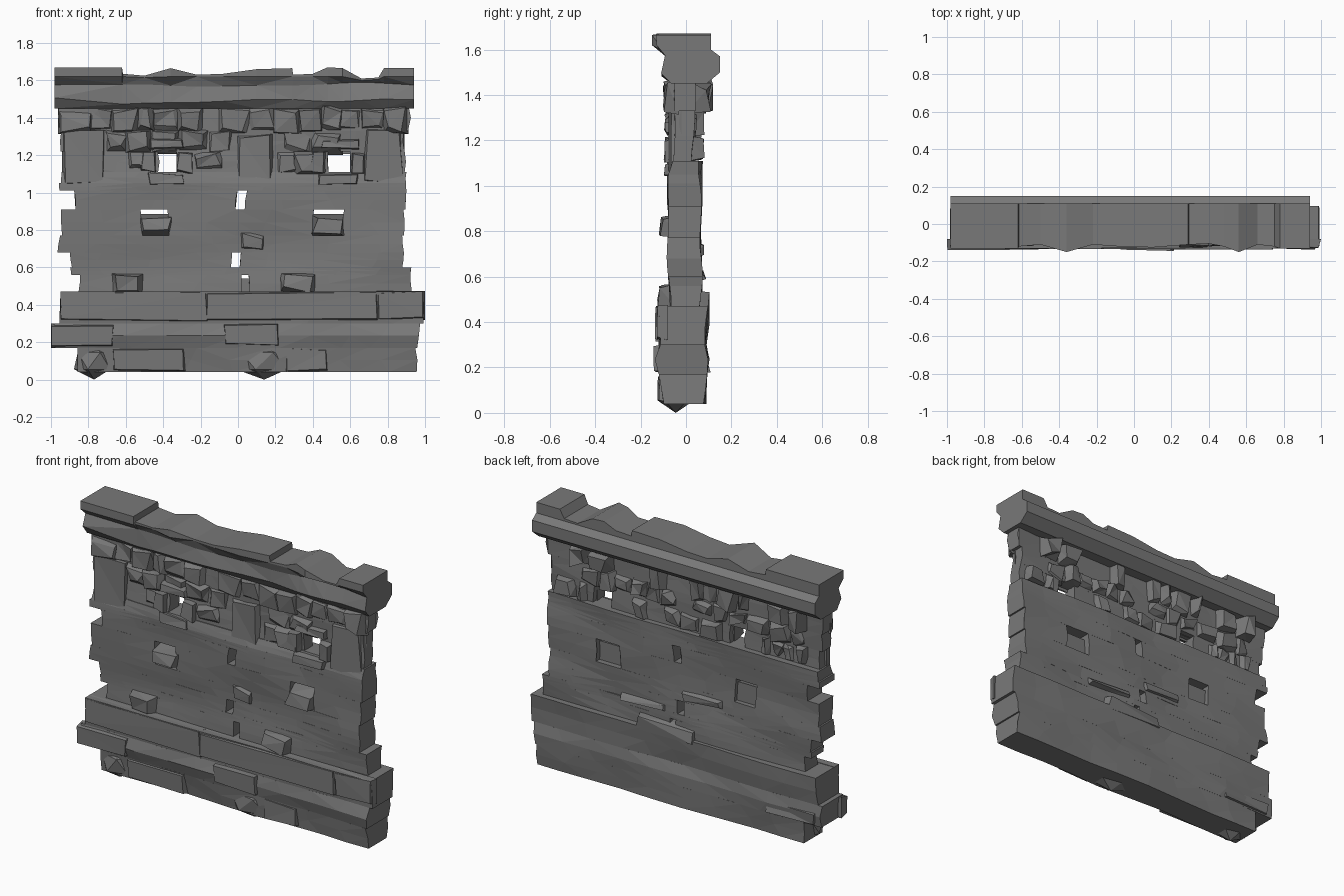
import bpy, bmesh, random
from mathutils import Matrix, Vector, noise

random.seed(11)
if "Cube" in bpy.data.objects:
    bpy.data.objects.remove(bpy.data.objects["Cube"])

stone_grey = bpy.data.materials.new("stone grey")
stone_grey.use_nodes = True
GREY = (0.19, 0.19, 0.19, 1)
stone_grey.diffuse_color = GREY
stone_grey.node_tree.nodes["Principled BSDF"].inputs["Base Color"].default_value = GREY


def jit(a):
    return random.uniform(-a, a)


def finish(name, bm):
    bmesh.ops.triangulate(bm, faces=[f for f in bm.faces if len(f.verts) == 4])
    bmesh.ops.recalc_face_normals(bm, faces=bm.faces)
    mesh = bpy.data.meshes.new(name)
    bm.to_mesh(mesh)
    bm.free()
    mesh.materials.append(stone_grey)
    ob = bpy.data.objects.new(name, mesh)
    bpy.context.collection.objects.link(ob)
    return ob


def loft(bm, rings):
    """Skin closed rings of points and cap both ends."""
    loops = [[bm.verts.new(p) for p in r] for r in rings]
    for a, b in zip(loops, loops[1:]):
        for i in range(len(a)):
            j = (i + 1) % len(a)
            bm.faces.new((a[i], a[j], b[j], b[i]))
    bm.faces.new(loops[0])
    bm.faces.new(loops[-1])


def weather(x, y, z):
    """Smooth unevenness shared by neighbouring courses."""
    return noise.noise((x * 2.3, y * 20, z * 4.1))


def course(name, z0, z1, spans, low, high, rough=0.02, belly=0.0):
    """Row of masonry; low and high give front and back y at its two edges."""
    bm = bmesh.new()
    zm = (z0 + z1) / 2
    section = ((low[0], z0), ((low[0] + high[0]) / 2 - belly, zm), (high[0], z1),
               (high[1], z1), ((low[1] + high[1]) / 2 + belly / 2, zm), (low[1], z0))
    for x0, x1 in spans:
        n = max(1, round((x1 - x0) / 0.2))
        rings = []
        for i in range(n + 1):
            edge = 0.12 if 0 < i < n else 0.02
            ring = []
            for y, z in section:
                x = x0 + (x1 - x0) * i / n
                x = max(-1, min(1, x + edge * weather(x, 0.7, z * 2)))
                ring.append((x, y + rough * weather(x, y, z), z))
            rings.append(ring)
        loft(bm, rings)
    return finish(name, bm)


def chunk(bm, x0, x1, z0, z1, y_in, y_out, taper=0.015):
    """Rough stone growing from y_in to a smaller face at y_out."""
    rings = []
    for y, t in ((y_in, 0), (y_out, taper)):
        rings.append([(x + sx * t + jit(t * 0.8), y + jit(t * 0.5), z + sz * t + jit(t * 0.8))
                      for x, z, sx, sz in ((x0, z0, 1, 1), (x1, z0, -1, 1),
                                           (x1, z1, -1, -1), (x0, z1, 1, -1))])
    loft(bm, rings)


# Plinth: three battered courses
course("plinth_lower", 0.04, 0.17, [(-0.86, 0.96)], (-0.095, 0.08), (-0.115, 0.09))
course("plinth_middle", 0.17, 0.30, [(-0.98, 0.97)], (-0.115, 0.09), (-0.115, 0.08), belly=0.018)
course("plinth_upper", 0.30, 0.47, [(-0.95, 0.99)], (-0.115, 0.08), (-0.125, 0.098))

bm = bmesh.new()
for x0, x1, z0, z1, y in (
        (-1.0, -0.66, 0.17, 0.30, -0.14), (-0.08, 0.22, 0.18, 0.30, -0.14),
        (-0.95, -0.16, 0.31, 0.472, -0.13), (-0.17, 0.75, 0.31, 0.472, -0.133),
        (0.74, 1.0, 0.32, 0.475, -0.13), (-0.67, -0.28, 0.045, 0.17, -0.12),
        (0.25, 0.48, 0.045, 0.17, -0.12)):
    chunk(bm, x0, x1, z0, z1, -0.08, y, 0.009)
finish("plinth_facing_stones", bm)

bm = bmesh.new()
for x, r in ((-0.77, 0.12), (0.14, 0.17)):
    bmesh.ops.create_icosphere(
        bm, subdivisions=1, radius=1,
        matrix=Matrix.Translation((x, -0.045, 0.1)) @ Matrix.Diagonal((r, 0.095, 0.1, 1)))
finish("footing_boulders", bm)

# Wall body: stepped ends, with narrow slots left between spans
F = (-0.073, 0.064)
for i, (z0, z1, spans) in enumerate((
        (0.47, 0.56, [(-0.85, 0.02), (0.06, 0.93)]),
        (0.56, 0.60, [(-0.90, 0.93)]),
        (0.60, 0.68, [(-0.89, -0.04), (0.01, 0.88)]),
        (0.68, 0.77, [(-0.96, 0.88)]),
        (0.77, 0.91, [(-0.95, -0.52), (-0.37, 0.40), (0.56, 0.89)]),
        (0.91, 1.01, [(-0.87, -0.01), (0.04, 0.90)]),
        (1.01, 1.05, [(-0.95, 0.90)]))):
    course(f"wall_course_{i + 1}", z0, z1, spans, F, F)

bm = bmesh.new()
for x0, x1 in ((-0.54, -0.35), (0.38, 0.57)):
    chunk(bm, x0, x1, 0.765, 0.885, 0.03, -0.105, 0.03)
for x0, x1, z0, z1, y in (
        (-0.68, -0.50, 0.46, 0.57, -0.115), (0.22, 0.42, 0.46, 0.57, -0.115),
        (0.0, 0.14, 0.69, 0.79, -0.085)):
    chunk(bm, x0, x1, z0, z1, -0.04, y, 0.025)
finish("wall_front_stones", bm)

bm = bmesh.new()
for x0, x1, z0, z1, y in (
        (-0.12, 0.28, 0.42, 0.54, 0.095), (0.08, 0.40, 0.57, 0.64, 0.08),
        (-0.30, -0.02, 0.69, 0.76, 0.078), (-0.95, -0.6, 0.17, 0.27, 0.1)):
    chunk(bm, x0, x1, z0, z1, 0.03, y, 0.02)
finish("wall_back_stones", bm)

# Rubble band: thin core with two window openings
windows = ((-0.43, -0.33), (0.48, 0.60))
C = (-0.05, 0.035)
course("band_core_low", 1.05, 1.11, [(-0.94, 0.90)], F, (-0.055, 0.066))
course("band_core_windows", 1.11, 1.22, [(-0.93, -0.43), (-0.33, 0.48), (0.60, 0.89)], C, C)
course("band_core_mid", 1.22, 1.33, [(-0.95, 0.89)], C, C)
course("band_core_top", 1.33, 1.47, [(-0.96, 0.91)], C, C)

big = ((-0.94, -0.71, 1.04, 1.34), (-0.02, 0.20, 1.04, 1.32), (0.67, 0.89, 1.04, 1.35))
bm = bmesh.new()
for b in big:
    chunk(bm, *b, -0.02, -0.073, 0.018)
finish("band_large_stones", bm)


def rubble(name, rows, y_in, depths, blockers, keep, overlap):
    """Rows of small uneven stones that avoid the openings."""
    bm = bmesh.new()
    for z0, z1 in rows:
        x = -0.95
        while x < 0.84:
            x1 = min(x + random.uniform(0.08, 0.16), 0.90)
            blocked = any(x < b[1] and x1 > b[0] and z0 < b[3] - 0.02 and z1 > b[2] + 0.02
                          for b in blockers)
            if not blocked and random.random() < keep:
                chunk(bm, x - overlap, x1 + overlap, z0 - overlap + jit(0.01),
                      z1 + overlap + jit(0.01), y_in, random.uniform(*depths), 0.026)
            x = x1
    return finish(name, bm)


openings = [(a - 0.01, b + 0.01, 1.11, 1.22) for a, b in windows]
rubble("band_front_rubble", ((1.11, 1.22), (1.22, 1.33), (1.33, 1.45)),
       -0.03, (-0.093, -0.06), openings + list(big), 0.95, 0.012)
rubble("band_back_rubble", ((1.11, 1.22), (1.22, 1.33)), 0.0, (0.05, 0.075), openings, 0.8, 0.006)
rubble("band_back_corbels", ((1.32, 1.47),), 0.0, (0.075, 0.11), openings, 0.7, 0)

# Window surrounds
bm = bmesh.new()
for a, b in windows:
    for x0, x1, z0, z1 in ((a - 0.10, a, 1.10, 1.22), (b, b + 0.09, 1.10, 1.22),
                           (a - 0.05, b + 0.05, 1.22, 1.30), (a - 0.06, b + 0.05, 1.04, 1.11)):
        chunk(bm, x0, x1, z0, z1, 0.0, -0.09)
finish("window_surrounds", bm)

# Coping: moulded section swept along x with a broken top edge
tops = ((-0.98, 1.67, -0.13), (-0.62, 1.67, -0.13), (-0.615, 1.635, -0.12), (-0.5, 1.625, -0.11),
        (-0.36, 1.665, -0.15), (-0.22, 1.63, -0.11), (-0.08, 1.635, -0.12), (0.1, 1.66, -0.125),
        (0.29, 1.665, -0.11), (0.295, 1.63, -0.11), (0.4, 1.635, -0.105), (0.48, 1.67, -0.12),
        (0.56, 1.665, -0.15), (0.66, 1.61, -0.11), (0.75, 1.615, -0.12), (0.78, 1.665, -0.13),
        (0.94, 1.665, -0.13))
bm = bmesh.new()
rings = []
for x, top, lip in tops:
    section = ((lip, top), (lip, min(1.62, top - 0.01)),
               (-0.088 + 0.02 * weather(x, 0, 1), 1.575 + 0.02 * weather(x, 1, 2)),
               (-0.1 + 0.02 * weather(x, 2, 3), 1.49 + 0.04 * weather(x, 3, 4)),
               (-0.065, 1.45), (0.09, 1.45),
               (0.15, 1.50), (0.15, 1.57), (0.11, 1.60), (0.11, top))
    rings.append([Vector((x, y, z)) for y, z in section])
loft(bm, rings)
finish("coping", bm)
